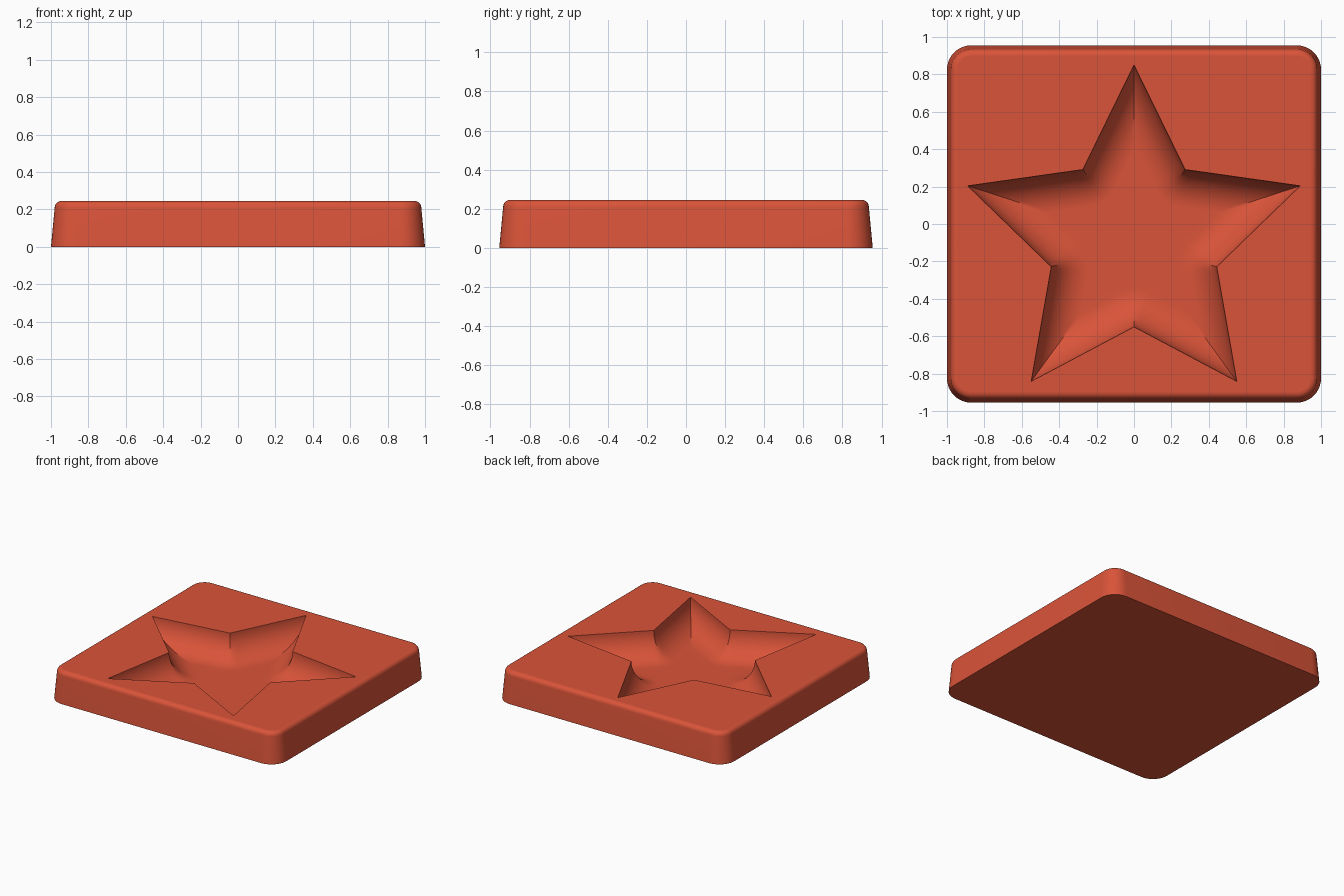
import bpy
import bmesh
from math import sin, cos, pi, radians
from mathutils import Vector
from mathutils.geometry import intersect_point_line

if "Cube" in bpy.data.objects:
    bpy.data.objects.remove(bpy.data.objects["Cube"], do_unlink=True)

HEIGHT = 0.245
HALF_X, HALF_Y = 1.0, 0.955
CORNER = 0.13
ROUND = 0.035          # rounding of the upper rim
TAPER = 0.02
DEPTH = 0.2            # depth and fillet radius of the hollow
CENTRE = Vector((0, -0.085))
TIP, NOTCH = 0.935, 0.465
STEPS = 20             # subdivisions along each star edge

red = bpy.data.materials.new("brick_red")
red.use_nodes = True
red.diffuse_color = (0.70, 0.088, 0.041, 1)
bsdf = next(n for n in red.node_tree.nodes if n.type == "BSDF_PRINCIPLED")
bsdf.inputs["Base Color"].default_value = red.diffuse_color
bsdf.inputs["Roughness"].default_value = 0.6


def ring(bm, inset, z):
    """Rounded rectangle, pulled in by inset."""
    verts = []
    radius = CORNER - inset
    for quarter, (sx, sy) in enumerate(((1, 1), (-1, 1), (-1, -1), (1, -1))):
        for i in range(11):
            a = (quarter + i / 10) * pi / 2
            verts.append(bm.verts.new((sx * (HALF_X - CORNER) + radius * cos(a),
                                       sy * (HALF_Y - CORNER) + radius * sin(a), z)))
    return verts


def bridge(bm, lower, upper):
    n = len(lower)
    for i in range(n):
        j = (i + 1) % n
        bm.faces.new((lower[i], lower[j], upper[j], upper[i]))


def star_corner(i):
    a = pi / 2 + i * pi / 5
    r = NOTCH if i % 2 else TIP
    return Vector((r * cos(a), r * sin(a)))


corners = [star_corner(i) for i in range(10)]
edges = list(zip(corners, corners[1:] + corners[:1]))


def edge_distance(p):
    """Distance from p to the star outline."""
    best = TIP
    for a, b in edges:
        q, t = intersect_point_line(p, a, b)
        q = a.lerp(b, max(0, min(1, t)))
        best = min(best, (p - q.to_2d()).length)
    return best


def hollow_z(p):
    d = min(edge_distance(p), DEPTH)
    return HEIGHT - (DEPTH ** 2 - (DEPTH - d) ** 2) ** 0.5


bm = bmesh.new()

# Tapered body with a rounded upper rim
profile = [(0, 0)]
for i in range(7):
    a = i / 6 * pi / 2
    profile.append((TAPER + ROUND * (1 - cos(a)), HEIGHT - ROUND + ROUND * sin(a)))
rings = [ring(bm, inset, z) for inset, z in profile]
for lower, upper in zip(rings, rings[1:]):
    bridge(bm, lower, upper)
bm.faces.new(rings[0][::-1])

# Star hollow: nested outlines dropping by a round fillet to a flat floor
outline = [a.lerp(b, k / STEPS) for a, b in edges for k in range(STEPS)]
a, b = edges[0]
span = abs(a.x * b.y - a.y * b.x) / (b - a).length
scales = [1 - DEPTH * (1 - cos(i / 20 * pi / 2)) / span for i in range(21)]
scales += [scales[-1] * f for f in (0.7, 0.4)]
loops = []
for s in scales:
    loop = []
    for p in outline:
        q = p * s
        z = HEIGHT if s == 1 else hollow_z(q)
        loop.append(bm.verts.new((*(q + CENTRE), z)))
    loops.append(loop)
for outer, inner in zip(loops, loops[1:]):
    bridge(bm, outer, inner)
middle = bm.verts.new((*CENTRE, HEIGHT - DEPTH))
last = loops[-1]
for i, v in enumerate(last):
    bm.faces.new((v, last[(i + 1) % len(last)], middle))

# Flat top between the rim and the star
border = [e for e in bm.edges if e.is_boundary]
bmesh.ops.triangle_fill(bm, use_beauty=True, use_dissolve=False, edges=border)
bmesh.ops.recalc_face_normals(bm, faces=bm.faces[:])

for f in bm.faces:
    f.smooth = True
for e in bm.edges:
    e.smooth = len(e.link_faces) == 2 and e.calc_face_angle(0) < radians(30)
for e in border:
    e.smooth = False

mesh = bpy.data.meshes.new("star_tray")
bm.to_mesh(mesh)
bm.free()
mesh.materials.append(red)
tray = bpy.data.objects.new("star_tray", mesh)
bpy.context.collection.objects.link(tray)
